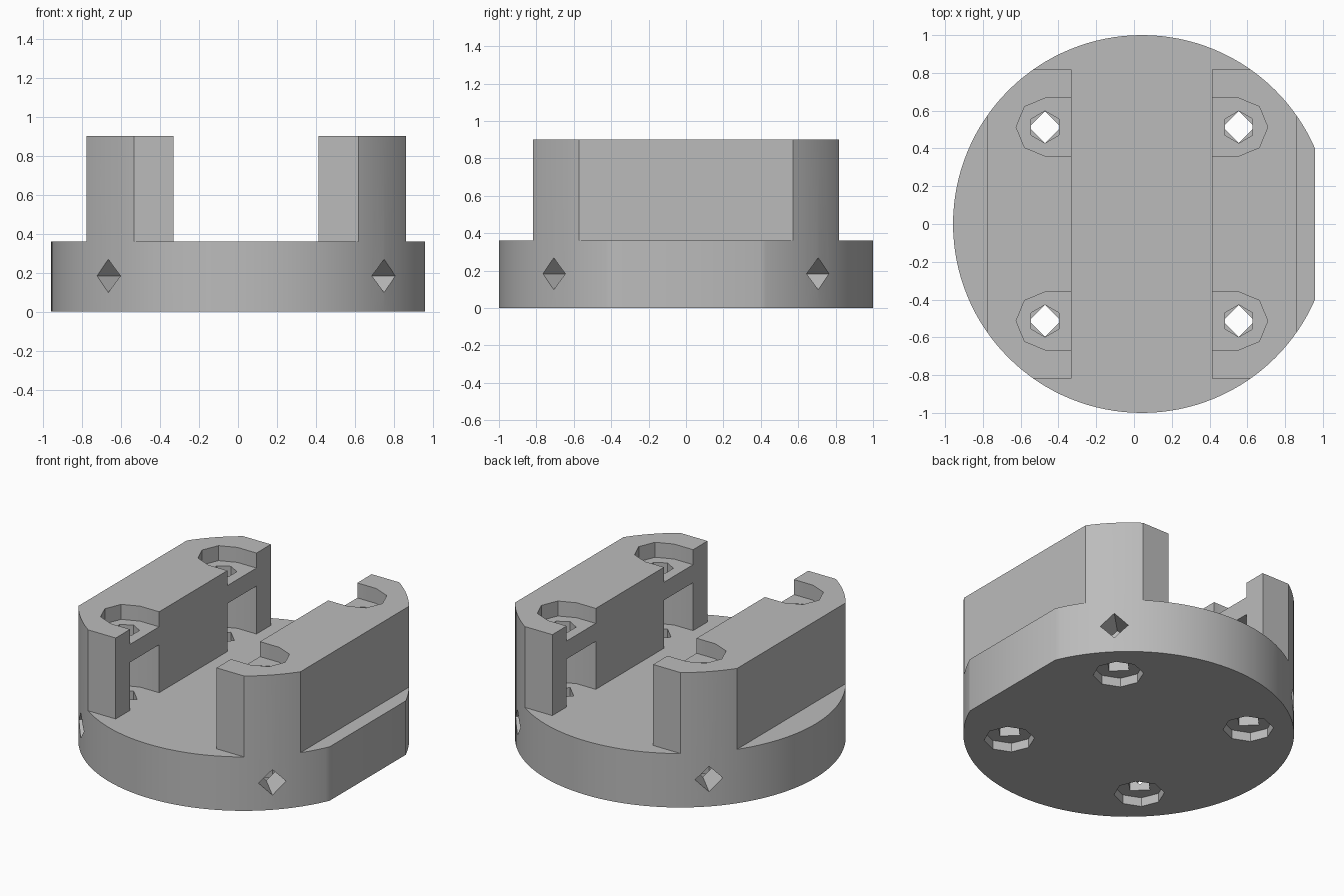
import bpy, bmesh, math
from mathutils import Matrix

cube = bpy.data.objects.get("Cube")
if cube:
    bpy.data.objects.remove(cube, do_unlink=True)

CX = 0.042                      # axis of the disc
BASE, TOP = 0.36, 0.90          # deck height and post height
BOLT = 0.513                    # bolt offset from the axis
HEAD, HOLE = 0.153, 0.085       # head pocket and bolt hole radii

grey = bpy.data.materials.new("plain grey")
grey.use_nodes = True
grey.diffuse_color = (0.5, 0.5, 0.5, 1)
grey.node_tree.nodes["Principled BSDF"].inputs["Base Color"].default_value = (0.5, 0.5, 0.5, 1)


def prism(name, points, z0, z1, matrix=Matrix()):
    """Extrude a flat outline from z0 to z1."""
    bm = bmesh.new()
    face = bm.faces.new([bm.verts.new((x, y, z0)) for x, y in points])
    out = bmesh.ops.extrude_face_region(bm, geom=[face])
    bmesh.ops.translate(bm, vec=(0, 0, z1 - z0),
                        verts=[v for v in out["geom"] if isinstance(v, bmesh.types.BMVert)])
    bm.transform(matrix)
    bmesh.ops.recalc_face_normals(bm, faces=bm.faces)
    mesh = bpy.data.meshes.new(name)
    bm.to_mesh(mesh)
    bm.free()
    mesh.materials.append(grey)
    obj = bpy.data.objects.new(name, mesh)
    bpy.context.collection.objects.link(obj)
    return obj


def ring(sides, radius, cx=0, cy=0, turn=0):
    angles = [turn + 2 * math.pi * i / sides for i in range(sides)]
    return [(cx + radius * math.cos(a), cy + radius * math.sin(a)) for a in angles]


def rect(x0, x1, y0, y1):
    return [(x0, y0), (x1, y0), (x1, y1), (x0, y1)]


body = prism("clamp_body", ring(128, 1, CX), 0, TOP)
bpy.context.view_layer.objects.active = body


def cut(points, z0, z1, matrix=Matrix()):
    """Subtract a prism from the body."""
    cutter = prism("cutter", points, z0, z1, matrix)
    cutter.hide_render = True
    mod = body.modifiers.new("cut", 'BOOLEAN')
    mod.operation, mod.solver, mod.object = 'DIFFERENCE', 'EXACT', cutter
    bpy.ops.object.modifier_apply(modifier=mod.name)
    bpy.data.objects.remove(cutter, do_unlink=True)


# Flat on the left side of the base
cut(rect(0.958, 2, -2, 2), -1, 2)

# Channel between the posts, and the steps around them
cut(rect(CX - 0.372, CX + 0.372, -2, 2), BASE, 2)
for s in (-1, 1):
    cut(rect(*sorted((CX + s * 0.82, CX + s * 2)), -2, 2), BASE, 2)
    cut(rect(-2, 2, *sorted((s * 0.818, s * 2))), BASE, 2)

# Four bolt stations
for sx in (-1, 1):
    for sy in (-1, 1):
        x, y = CX + sx * BOLT, sy * BOLT
        # Slot with an octagonal end, open towards the channel
        arc = [(x + sx * HEAD * math.cos(a), y + HEAD * math.sin(a))
               for a in (math.pi / 4 * i for i in range(-2, 3))]
        inner = CX + sx * 0.3
        slot = arc + [(inner, y + HEAD), (inner, y - HEAD)]
        cut(slot, 0.80, 1.2)
        cut(slot, BASE, 0.68)
        # Bolt holes through the shelf and the base
        cut(ring(6, HOLE, x, y, math.pi / 2), 0.6, 0.85)
        cut(ring(4, HOLE, x, y), -0.2, 0.5)
        # Counterbore underneath
        cut(ring(8, HEAD, x, y), -0.2, 0.06)
        # Radial set screw hole
        aim = Matrix.Translation((CX, 0, 0.183)) @ Matrix.Rotation(math.atan2(sy, sx), 4, 'Z') \
            @ Matrix.Rotation(math.pi / 2, 4, 'Y')
        cut(ring(4, HOLE, 0, 0), BOLT * math.sqrt(2), 1.3, aim)

# Smooth rim, sharp edges elsewhere
bpy.ops.object.select_all(action='DESELECT')
body.select_set(True)
bpy.ops.object.shade_smooth_by_angle(angle=math.radians(25))
